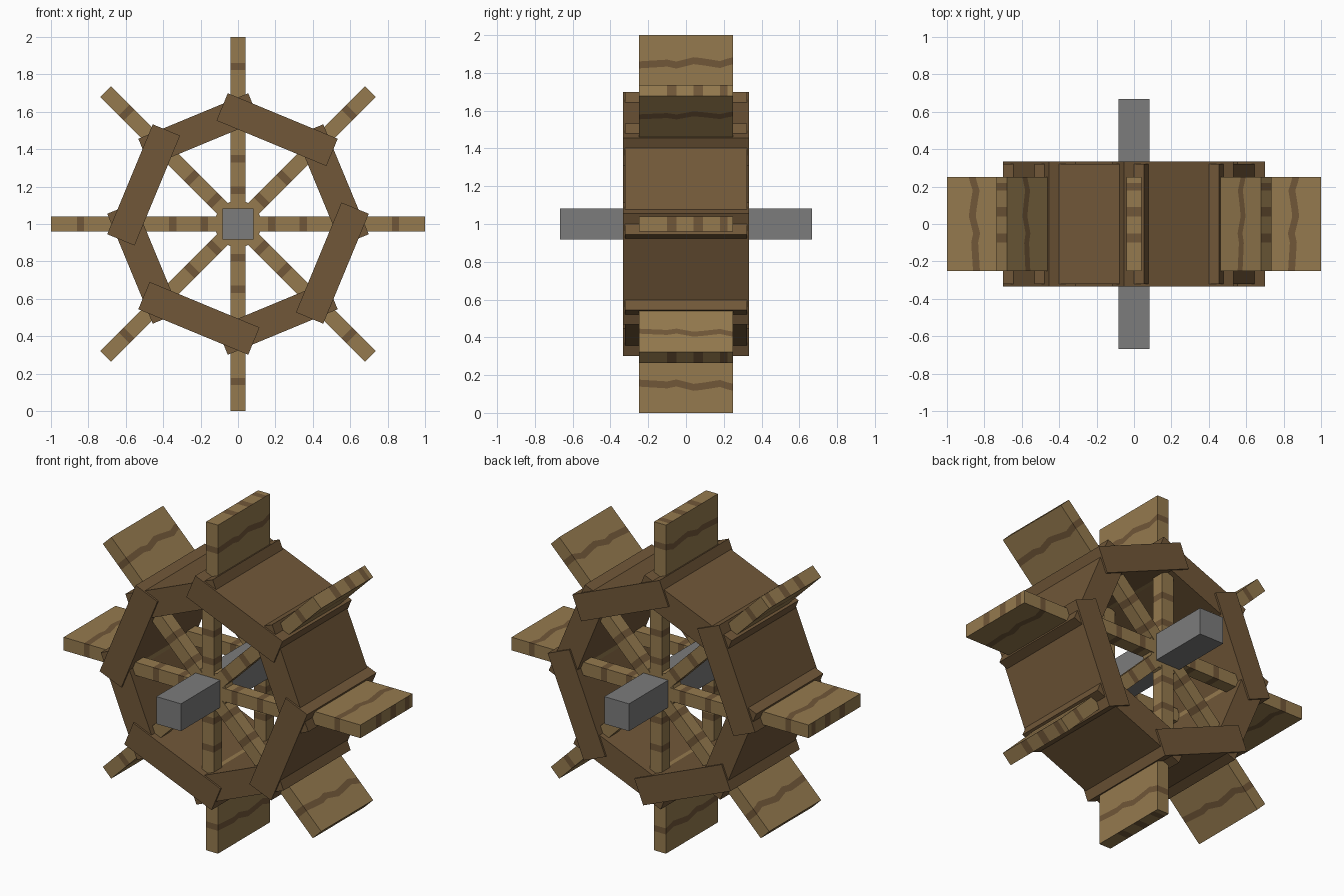
import bpy, bmesh, math
from mathutils import Vector, Matrix

cube = bpy.data.objects.get("Cube")
if cube:
    bpy.data.objects.remove(cube, do_unlink=True)


def material(name, color):
    m = bpy.data.materials.new(name)
    m.use_nodes = True
    m.diffuse_color = (*color, 1)
    m.node_tree.nodes["Principled BSDF"].inputs["Base Color"].default_value = (*color, 1)
    return m


light_wood = material("light wood", (0.30, 0.195, 0.077))
dark_wood = material("dark wood", (0.165, 0.096, 0.040))
stone = material("grey axle", (0.20, 0.20, 0.20))

AXLE_Z = 1.0
STEP = math.pi / 4


def box_mesh(lo, hi):
    lo, hi = Vector(lo), Vector(hi)
    bm = bmesh.new()
    bmesh.ops.create_cube(bm, size=1)
    for v in bm.verts:
        v.co = Vector(((lo[i] + hi[i]) / 2 + v.co[i] * (hi[i] - lo[i]) for i in range(3)))
    return bm


def cut(bm, axis, values):
    normal = Vector((0, 0, 0))
    normal[axis] = 1
    for value in values:
        geom = bm.verts[:] + bm.edges[:] + bm.faces[:]
        bmesh.ops.bisect_plane(bm, geom=geom, plane_co=normal * value, plane_no=normal)


def finish(bm, name, mats, angle=0.0):
    # Parts are modelled pointing up from the axle, then turned into place
    mesh = bpy.data.meshes.new(name)
    bm.transform(Matrix.Translation((0, 0, AXLE_Z)) @ Matrix.Rotation(angle, 4, 'Y'))
    bm.to_mesh(mesh)
    bm.free()
    for m in mats:
        mesh.materials.append(m)
    obj = bpy.data.objects.new(name, mesh)
    bpy.context.collection.objects.link(obj)
    return obj


def inside(value, bands):
    return any(a < value < b for a, b in bands)


def grained_board(name, lo, hi, stripes, angle, end_marks=()):
    # Board with painted grain bands around it and marks on its outer end
    bm = box_mesh(lo, hi)
    columns = [v for band in end_marks for v in band]
    cut(bm, 1, columns)
    cut(bm, 2, [v for band in stripes for v in band])
    for f in bm.faces:
        c = f.calc_center_median()
        marked = f.normal.z > 0.9 and inside(c.y, end_marks)
        f.material_index = int(marked or inside(c.z, stripes))
    # Make the bands waver across the board
    for v in bm.verts:
        if lo[2] + 0.001 < v.co.z < hi[2] - 0.001 and columns:
            v.co.z += 0.012 * math.sin(v.co.y * 30)
    return finish(bm, name, [light_wood, dark_wood], angle)


# Axle
finish(box_mesh((-0.083, -0.667, -0.083), (0.083, 0.667, 0.083)), "axle", [stone])

# Paddles and the two sets of spokes
for i in range(8):
    grained_board(f"paddle_{i + 1}", (-0.04, -0.25, 0.5), (0.04, 0.25, 1.0),
                  [(0.835, 0.872)], i * STEP,
                  [(-0.10, -0.05), (0.04, 0.09), (0.18, 0.22)])
    for side, y in (("front", -0.25), ("back", 0.25)):
        grained_board(f"{side}_spoke_{i + 1}", (-0.04, y - 0.04, 0), (0.04, y + 0.04, 0.52),
                      [(0.16, 0.20), (0.33, 0.37)], i * STEP)

# Small hubs where the spokes meet
for side, y in (("front", -0.25), ("back", 0.25)):
    bm = bmesh.new()
    bmesh.ops.create_cone(bm, cap_ends=True, segments=8, radius1=0.135, radius2=0.135, depth=0.07)
    bm.transform(Matrix.Translation((0, y, 0)) @ Matrix.Rotation(math.pi / 2, 4, 'X'))
    finish(bm, f"{side}_hub", [light_wood])

# Rim planks, every other one slightly wider so that the ends overlap
for i in range(8):
    half = 0.333 if i % 2 == 0 else 0.322
    finish(box_mesh((-0.318, -half, 0.467), (0.318, half, 0.625)),
           f"rim_plank_{i + 1}", [dark_wood], (i + 0.5) * STEP)
